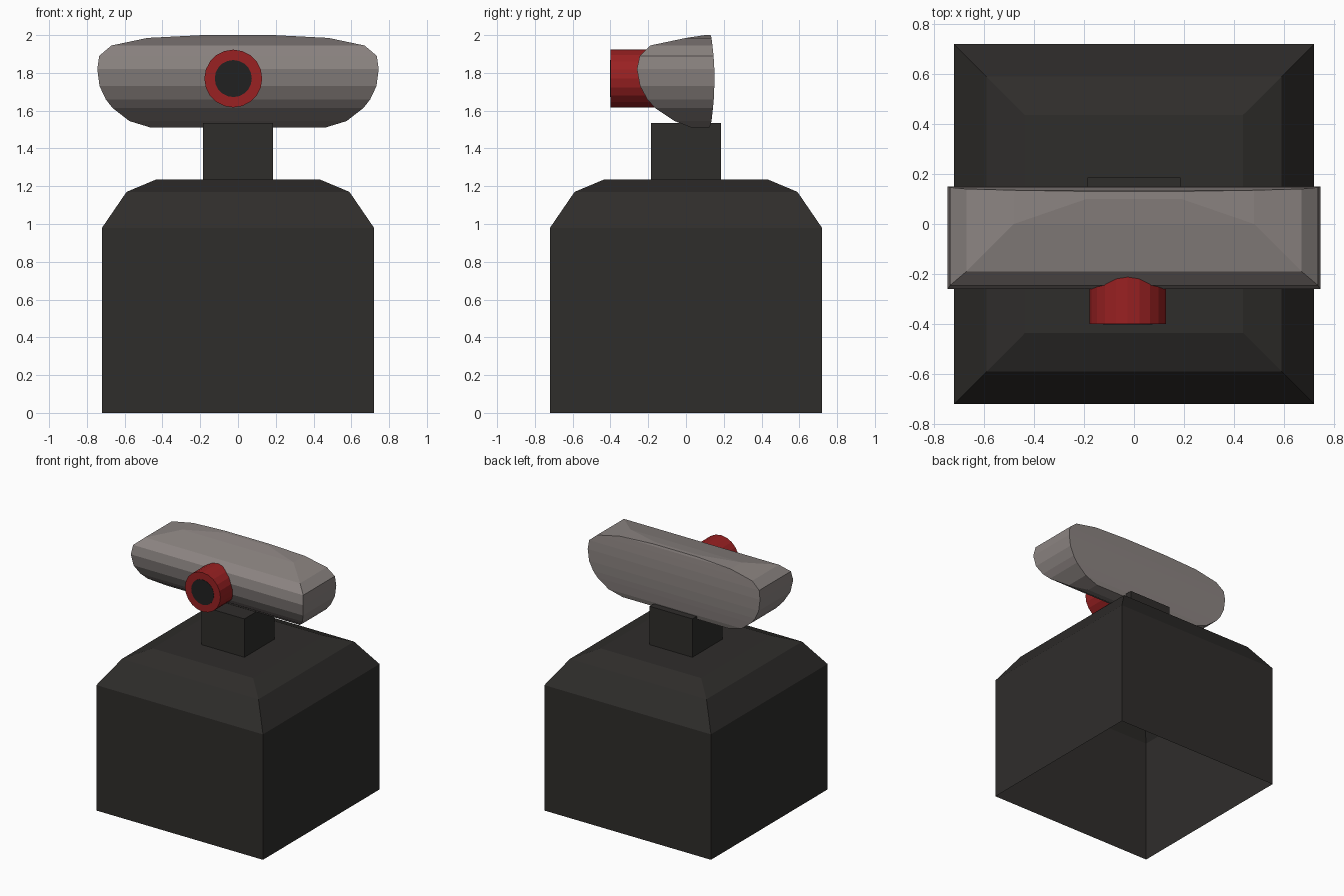
import bpy, bmesh, math
from mathutils import Matrix

if "Cube" in bpy.data.objects:
    bpy.data.objects.remove(bpy.data.objects["Cube"])


def material(name, rgb):
    m = bpy.data.materials.new(name)
    m.diffuse_color = (*rgb, 1)
    m.use_nodes = True
    m.node_tree.nodes["Principled BSDF"].inputs["Base Color"].default_value = m.diffuse_color
    return m


DARK = material("charcoal", (0.028, 0.026, 0.024))
BLACK = material("lens_black", (0.015, 0.015, 0.015))
GREY = material("warm_grey", (0.26, 0.23, 0.22))
RED = material("red", (0.32, 0.015, 0.016))


def finish(name, bm, mat):
    bmesh.ops.recalc_face_normals(bm, faces=bm.faces)
    me = bpy.data.meshes.new(name)
    bm.to_mesh(me)
    bm.free()
    me.materials.append(mat)
    ob = bpy.data.objects.new(name, me)
    bpy.context.collection.objects.link(ob)
    return ob


def loft(name, rings, mat, cap_bottom=True):
    """Stack rectangles given as (z, half_width, y_front, y_back)."""
    bm = bmesh.new()
    loops = [[bm.verts.new(p) for p in ((-w, f, z), (w, f, z), (w, b, z), (-w, b, z))]
             for z, w, f, b in rings]
    for lo, hi in zip(loops, loops[1:]):
        for i in range(4):
            j = (i + 1) % 4
            bm.faces.new((lo[i], lo[j], hi[j], hi[i]))
    bm.faces.new(loops[-1])
    # the cap guides the normals, and is removed again for open shells
    bottom = bm.faces.new(loops[0][::-1])
    bmesh.ops.recalc_face_normals(bm, faces=bm.faces)
    if not cap_bottom:
        bmesh.ops.delete(bm, geom=[bottom], context='FACES_ONLY')
    return finish(name, bm, mat)


def tube(name, radius, y0, y1, mat, sides=20):
    """Cylinder along y, at the eye position on the head."""
    bm = bmesh.new()
    place = Matrix.Translation((-0.025, (y0 + y1) / 2, 1.77)) @ Matrix.Rotation(math.pi / 2, 4, 'X')
    bmesh.ops.create_cone(bm, cap_ends=True, segments=sides, radius1=radius,
                          radius2=radius, depth=y1 - y0, matrix=place)
    return finish(name, bm, mat)


# body: box shell with sloped shoulders, open underneath
loft("body", [(z, w, -w, w) for z, w in
              ((0, 0.72), (0.98, 0.72), (1.17, 0.59), (1.235, 0.435))], DARK, cap_bottom=False)

# neck: square post
loft("neck", [(1.2, 0.185, -0.185, 0.185), (1.535, 0.185, -0.185, 0.185)], DARK)

# head: rounded bar with mitred front corners and a nearly flat back
loft("head", [
    (1.51, 0.46, 0.03, 0.125),
    (1.545, 0.575, -0.06, 0.135),
    (1.615, 0.665, -0.165, 0.143),
    (1.66, 0.70, -0.205, 0.147),
    (1.73, 0.733, -0.243, 0.15),
    (1.82, 0.745, -0.26, 0.15),
    (1.89, 0.735, -0.245, 0.146),
    (1.945, 0.67, -0.19, 0.14),
    (1.985, 0.48, 0.0, 0.135),
    (2.0, 0.19, 0.10, 0.13),
], GREY)

# eye: red barrel with dark lens
tube("eye_barrel", 0.153, -0.40, 0.0, RED)
tube("eye_lens", 0.098, -0.402, -0.38, BLACK)
